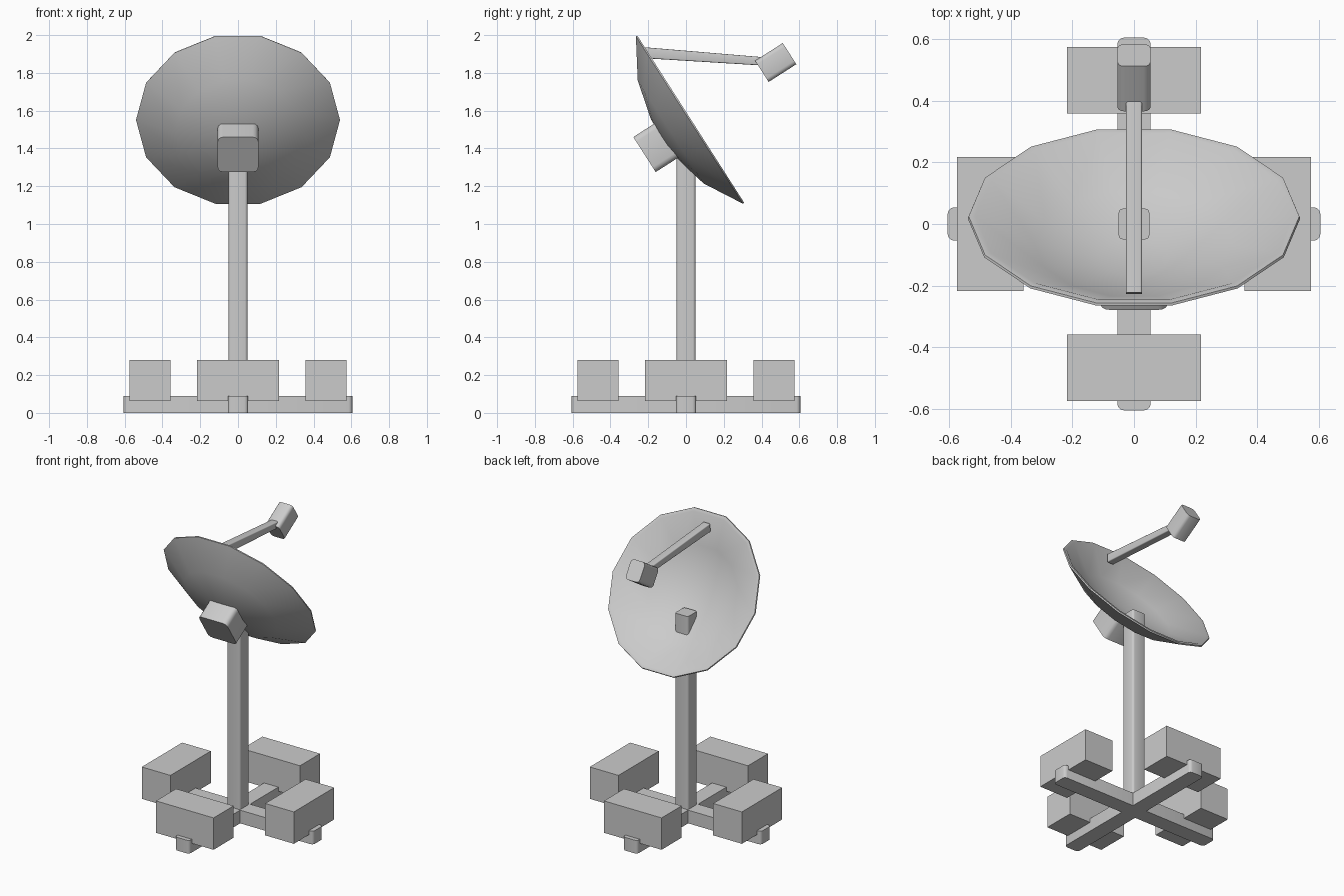
import bpy, bmesh, math
from mathutils import Matrix, Vector

old = bpy.data.objects.get("Cube")
if old:
    bpy.data.objects.remove(old)

grey = bpy.data.materials.new("light_grey_metal")
grey.use_nodes = True
grey.diffuse_color = (0.6, 0.6, 0.6, 1)
grey.node_tree.nodes["Principled BSDF"].inputs["Base Color"].default_value = grey.diffuse_color

TILT = Matrix.Rotation(math.radians(-57.4), 4, 'X')   # dish axis leans up and back
DISH = Matrix.Translation((0, 0.025, 1.555)) @ TILT


def finish(bm, name, matrix, smooth=None):
    bmesh.ops.recalc_face_normals(bm, faces=bm.faces)
    mesh = bpy.data.meshes.new(name)
    bm.to_mesh(mesh)
    bm.free()
    mesh.materials.append(grey)
    obj = bpy.data.objects.new(name, mesh)
    bpy.context.collection.objects.link(obj)
    obj.matrix_world = matrix
    if smooth:
        bpy.ops.object.select_all(action='DESELECT')
        obj.select_set(True)
        bpy.context.view_layer.objects.active = obj
        bpy.ops.object.shade_smooth_by_angle(angle=math.radians(smooth))
    return obj


def box(name, size, matrix, round_axis=None, radius=0.02, smooth=None, taper=1):
    """Box whose edges along one axis may be rounded; taper narrows its +y end in z."""
    bm = bmesh.new()
    bmesh.ops.create_cube(bm, size=1)
    bmesh.ops.scale(bm, vec=size, verts=bm.verts)
    for v in bm.verts:
        if v.co.y > 0:
            v.co.z *= taper
    if round_axis is not None:
        edges = [e for e in bm.edges
                 if abs((e.verts[0].co - e.verts[1].co).normalized()[round_axis]) > 0.9]
        bmesh.ops.bevel(bm, geom=edges, offset=radius, segments=3, profile=0.5, affect='EDGES')
    return finish(bm, name, matrix, smooth)


def move(x, y, z):
    return Matrix.Translation((x, y, z))


# Cross-shaped base and four ballast blocks
for i, side in enumerate(("left", "back", "right", "front")):
    turn = Matrix.Rotation(i * math.pi / 2, 4, 'Z')
    box("ballast_" + side, (0.217, 0.436, 0.218), turn @ move(0.467, 0, 0.171))
for name, angle in (("base_beam_across", 0), ("base_beam_along", math.pi / 2)):
    box(name, (1.21, 0.108, 0.09), Matrix.Rotation(angle, 4, 'Z') @ move(0, 0, 0.045),
        round_axis=2, smooth=40)

# Mast, whose top passes through the dish
box("mast", (0.1, 0.1, 1.37), move(0, 0, 0.725), round_axis=2, radius=0.014, smooth=40)

# Dish: closed shell profile (radius, height along axis) turned in fourteen steps
profile = [(0, -0.18), (0.115, -0.178), (0.332, -0.126), (0.54, -0.008), (0.537, 0),
           (0.515, 0), (0.322, -0.108), (0.112, -0.158), (0, -0.16)]
bm = bmesh.new()
verts = [bm.verts.new((r, 0, z)) for r, z in profile]
edges = [bm.edges.new(pair) for pair in zip(verts, verts[1:])]
bmesh.ops.spin(bm, geom=verts + edges, cent=(0, 0, 0), axis=(0, 0, 1),
               angle=math.tau, steps=14)
bmesh.ops.remove_doubles(bm, verts=bm.verts, dist=0.0005)
finish(bm, "dish", DISH, smooth=45)

# Equipment housing behind the dish
box("rear_housing", (0.216, 0.22, 0.14), DISH @ move(0, 0.026, -0.237),
    round_axis=2, radius=0.03, smooth=80)

# Feed arm from the upper rim to the receiver
start, end = Vector((0, -0.225, 1.907)), Vector((0, 0.41, 1.861))
span = end - start
arm_turn = Matrix.Rotation(math.atan2(span.z, span.y), 4, 'X')
box("feed_arm", (0.052, span.length, 0.058), Matrix.Translation((start + end) / 2) @ arm_turn,
    round_axis=1, radius=0.006, smooth=40, taper=0.76)

# Receiver head, aligned with the dish axis
box("receiver_head", (0.106, 0.133, 0.174), move(0, 0.475, 1.855) @ TILT,
    round_axis=2, radius=0.022, smooth=80)
